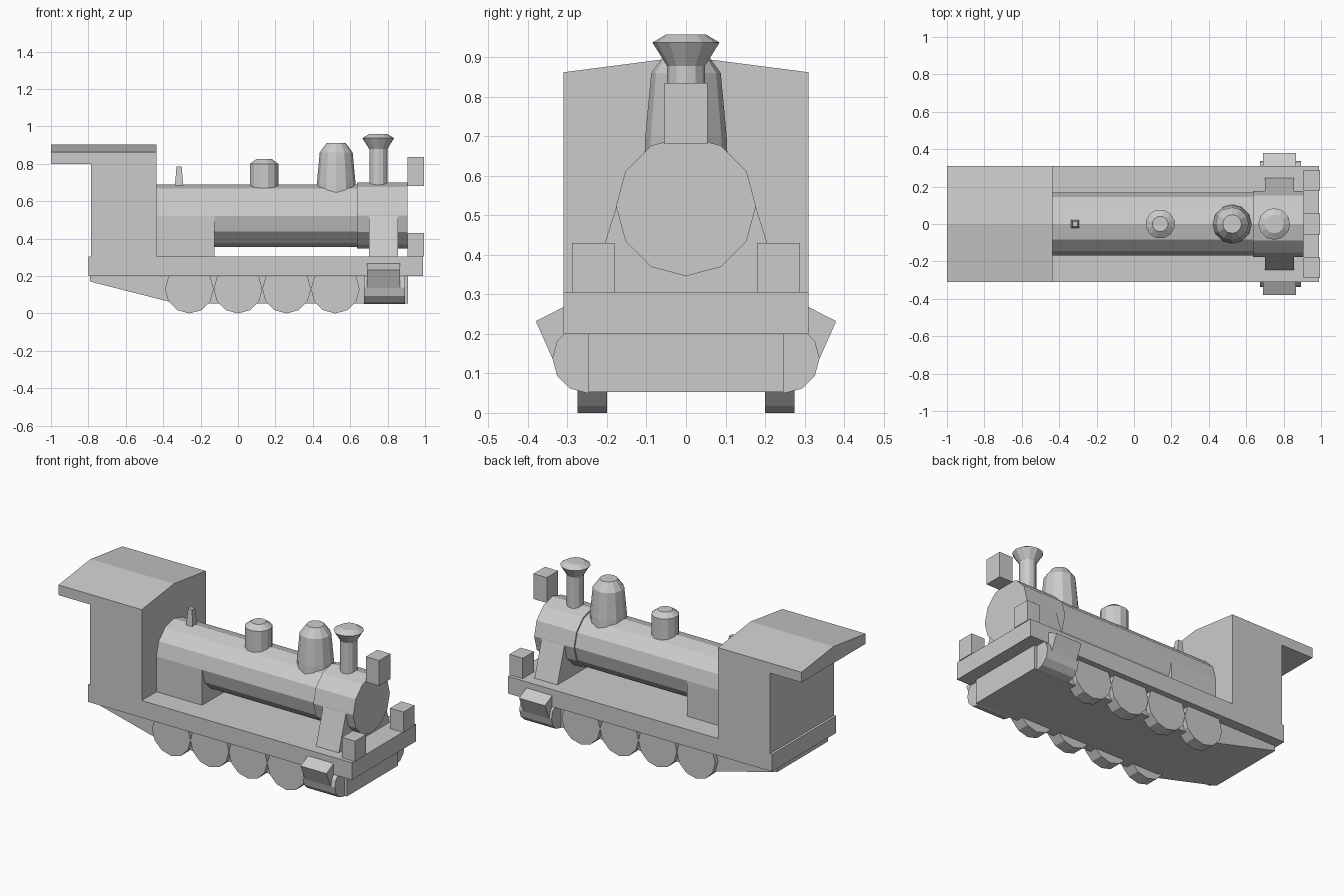
import bpy, bmesh
from math import cos, sin, pi

if "Cube" in bpy.data.objects:
    bpy.data.objects.remove(bpy.data.objects["Cube"])


def finish(name, bm):
    bmesh.ops.recalc_face_normals(bm, faces=bm.faces)
    mesh = bpy.data.meshes.new(name)
    bm.to_mesh(mesh)
    bm.free()
    obj = bpy.data.objects.new(name, mesh)
    bpy.context.collection.objects.link(obj)
    return obj


def loft(name, rings):
    """Skin matching point rings and cap both ends."""
    bm = bmesh.new()
    loops = [[bm.verts.new(p) for p in ring] for ring in rings]
    n = len(loops[0])
    for a, b in zip(loops, loops[1:]):
        for i in range(n):
            j = (i + 1) % n
            bm.faces.new((a[i], a[j], b[j], b[i]))
    bm.faces.new(loops[0])
    bm.faces.new(loops[-1])
    return finish(name, bm)


def along_x(name, profile, x0, x1):
    """Extrude a (y, z) profile along x."""
    return loft(name, [[(x, y, z) for y, z in profile] for x in (x0, x1)])


def along_y(name, profile, y0, y1):
    """Extrude an (x, z) profile along y."""
    return loft(name, [[(x, y, z) for x, z in profile] for y in (y0, y1)])


def box(name, x0, x1, y0, y1, z0, z1):
    return along_x(name, [(y0, z0), (y1, z0), (y1, z1), (y0, z1)], x0, x1)


def circle(u, v, r, n=12, phase=0.0):
    return [(u + r * cos(2 * pi * i / n + phase), v + r * sin(2 * pi * i / n + phase))
            for i in range(n)]


def turned(name, x, steps, n=12, phase=0.0):
    """Upright turned part from (radius, z) steps."""
    return loft(name, [[(u, v, z) for u, v in circle(x, 0, r, n, phase)] for r, z in steps])


# Chassis
box("footplate", -0.80, 0.99, -0.31, 0.31, 0.20, 0.305)
along_y("underframe", [(-0.79, 0.21), (-0.79, 0.17), (-0.33, 0.053),
                       (0.91, 0.053), (0.91, 0.21)], -0.247, 0.247)

# Cab and overhanging roof
box("cab", -0.785, -0.435, -0.31, 0.31, 0.305, 0.80)
along_x("cab_roof", [(-0.31, 0.80), (0.31, 0.80), (0.31, 0.862),
                     (0, 0.902), (-0.31, 0.862)], -1.0, -0.435)

# Boiler, firebox, smokebox and its saddle
along_x("boiler", circle(0, 0.522, 0.168), -0.435, 0.64)
box("firebox", -0.435, -0.125, -0.168, 0.168, 0.305, 0.522)
along_x("smokebox", circle(0, 0.523, 0.177), 0.635, 0.905)
along_x("smokebox_saddle", [(-0.245, 0.305), (0.245, 0.305),
                            (0.176, 0.523), (-0.176, 0.523)], 0.70, 0.855)

# Boiler fittings
turned("chimney", 0.75, [(0.048, 0.66), (0.048, 0.878), (0.085, 0.937), (0.05, 0.958)])
turned("steam_dome", 0.525, [(0.106, 0.62), (0.103, 0.70), (0.088, 0.86), (0.05, 0.912)])
turned("sand_dome", 0.14, [(0.078, 0.64), (0.078, 0.80), (0.042, 0.826)], phase=pi / 12)
turned("whistle", -0.315, [(0.032, 0.67), (0.02, 0.785)], 4, pi / 4)

# Lamps
box("top_lamp", 0.905, 0.995, -0.055, 0.055, 0.68, 0.835)

# Parts repeated on both sides
for side, s in (("left", 1), ("right", -1)):
    box(f"lamp_{side}", 0.905, 0.995, s * 0.18, s * 0.288, 0.305, 0.43)
    for i in range(4):
        along_y(f"wheel_{side}_{i + 1}", circle(-0.26 + 0.26 * i, 0.13, 0.13),
                s * 0.20, s * 0.275)
    along_x(f"cylinder_{side}", circle(s * 0.25, 0.138, 0.088), 0.675, 0.893)
    along_x(f"valve_chest_{side}", [(s * 0.38, 0.232), (s * 0.30, 0.273),
                                    (s * 0.24, 0.18), (s * 0.337, 0.135)], 0.69, 0.865)
